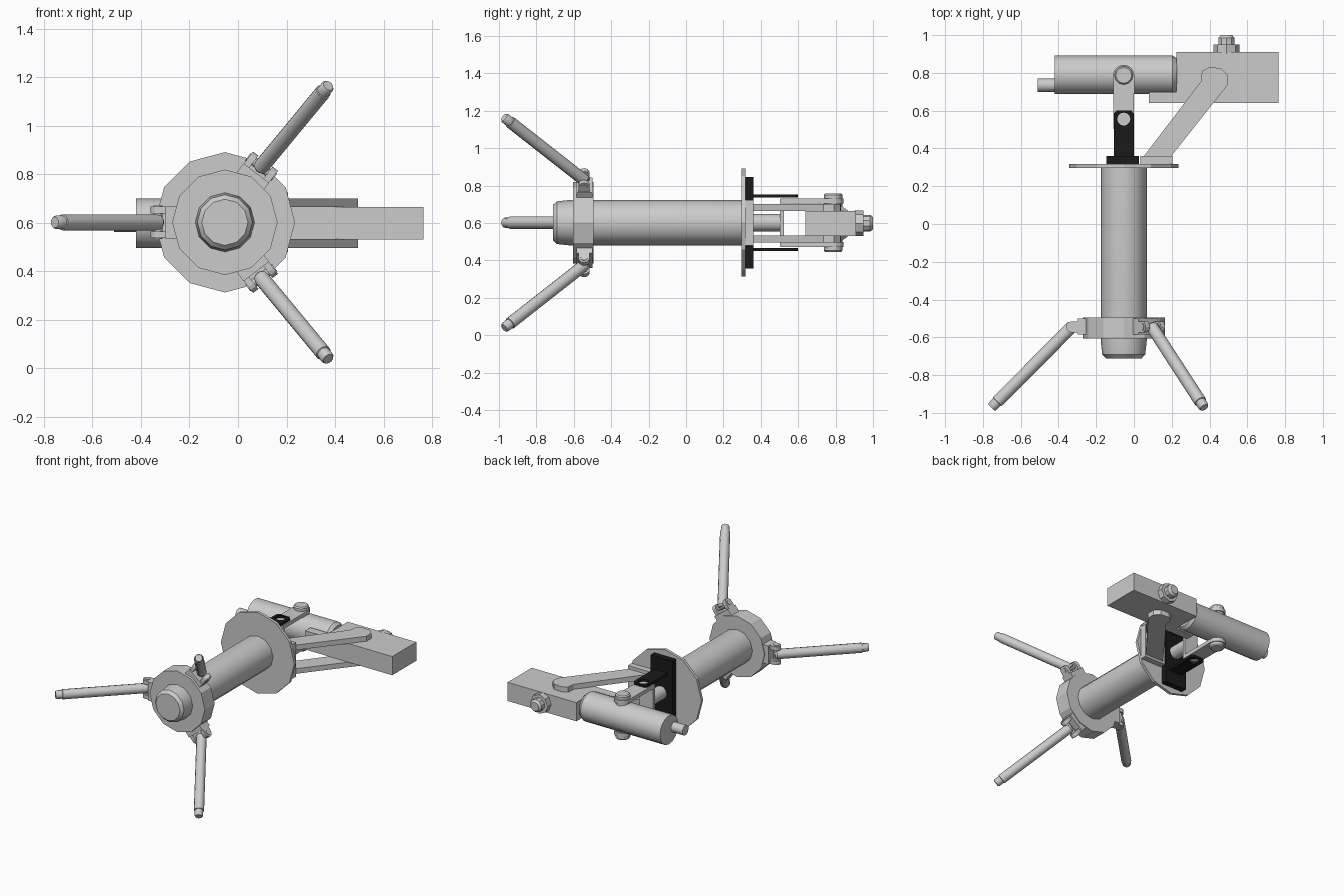
import bpy, bmesh
from math import cos, sin, pi, radians
from mathutils import Vector, Matrix

if "Cube" in bpy.data.objects:
    bpy.data.objects.remove(bpy.data.objects["Cube"])

AX, CZ = -0.054, 0.602          # main axis position in x and z
black = bpy.data.materials.new("black")
black.diffuse_color = (0.01, 0.01, 0.01, 1)
black.use_nodes = True
black.node_tree.nodes["Principled BSDF"].inputs["Base Color"].default_value = black.diffuse_color


def finish(name, bm, smooth=False, mat=None):
    bmesh.ops.recalc_face_normals(bm, faces=bm.faces[:])
    me = bpy.data.meshes.new(name)
    bm.to_mesh(me)
    bm.free()
    ob = bpy.data.objects.new(name, me)
    bpy.context.collection.objects.link(ob)
    if mat:
        me.materials.append(mat)
    if smooth:
        bpy.ops.object.select_all(action='DESELECT')
        ob.select_set(True)
        bpy.context.view_layer.objects.active = ob
        bpy.ops.object.shade_smooth_by_angle(angle=radians(35))
    return ob


def lathe(name, base, axis, profile, sides=12, smooth=True):
    """Solid of revolution: profile is (distance along axis, radius)."""
    base, axis = Vector(base), Vector(axis).normalized()
    up = Vector((1, 0, 0)) if abs(axis.z) > 0.9 else Vector((0, 0, 1))
    u = (up - axis * up.dot(axis)).normalized()
    v = axis.cross(u)
    bm = bmesh.new()
    rings = []
    for d, r in profile:
        rings.append([bm.verts.new(base + axis * d + r * (u * cos(2 * pi * i / sides) + v * sin(2 * pi * i / sides)))
                      for i in range(sides)])
    for a, b in zip(rings, rings[1:]):
        for i in range(sides):
            j = (i + 1) % sides
            bm.faces.new((a[i], a[j], b[j], b[i]))
    bm.faces.new(rings[0])
    bm.faces.new(rings[-1])
    return finish(name, bm, smooth)


def prism(name, outline, z0, z1, matrix=Matrix(), hole=None, mat=None):
    """Flat plate from an xy outline (with optional hole), extruded in z."""
    bm = bmesh.new()
    for loop in filter(None, (outline, hole)):
        vs = [bm.verts.new((x, y, z0)) for x, y in loop]
        for a, b in zip(vs, vs[1:] + vs[:1]):
            bm.edges.new((a, b))
    bmesh.ops.triangle_fill(bm, edges=bm.edges[:], use_beauty=True)
    res = bmesh.ops.extrude_face_region(bm, geom=bm.faces[:], use_keep_orig=True)
    top = [g for g in res["geom"] if isinstance(g, bmesh.types.BMVert)]
    bmesh.ops.translate(bm, verts=top, vec=(0, 0, z1 - z0))
    bm.transform(matrix)
    return finish(name, bm, mat=mat)


def box(name, x, y, z, matrix=Matrix(), mat=None):
    return prism(name, [(x[0], y[0]), (x[1], y[0]), (x[1], y[1]), (x[0], y[1])], z[0], z[1], matrix, mat=mat)


def arc(cx, cy, r, a0, a1, n):
    return [(cx + r * cos(radians(a0 + (a1 - a0) * i / n)), cy + r * sin(radians(a0 + (a1 - a0) * i / n)))
            for i in range(n + 1)]


# Column, collar and flange on the main axis
lathe("column", (AX, -0.711, CZ), (0, 1, 0), [(0, 0.095), (0.02, 0.114), (0.095, 0.122), (1.01, 0.122)])
lathe("collar", (AX, -0.605, CZ), (0, 1, 0), [(0, 0.217), (0.11, 0.217)], smooth=False)
lathe("flange_disc", (AX, 0.297, CZ), (0, 1, 0), [(0, 0.289), (0.02, 0.289)], smooth=False)

# Three legs with hinge brackets
legs = [("left", 180, (-0.33, CZ), (-0.755, CZ)),
        ("upper", 52.5, (0.095, CZ + 0.228), (0.372, CZ + 0.563)),
        ("lower", -52.5, (0.095, CZ - 0.228), (0.372, CZ - 0.563))]
lug = [(-0.07, -0.03)] + arc(0, 0, 0.03, -90, 90, 6) + [(-0.07, 0.03)]
for name, ang, (px, pz), (ex, ez) in legs:
    a = radians(ang)
    pivot, end = Vector((px, -0.545, pz)), Vector((ex, -0.972, ez))
    d, y = Vector((cos(a), 0, sin(a))), Vector((0, 1, 0))
    t = d.cross(y)
    m = Matrix.Translation(pivot) @ Matrix((d, y, t)).transposed().to_4x4()
    box(name + "_hinge_base", (-0.085, -0.032), (-0.04, 0.045), (-0.066, 0.066), m)
    for s in (-1, 1):
        prism(name + "_hinge_lug", lug, s * 0.037, s * 0.065, m)
    lathe(name + "_hinge_pin", pivot - t * 0.069, t, [(0, 0.018), (0.138, 0.018)])
    n = (end - pivot).length
    lathe(name + "_leg", pivot, end - pivot,
          [(-0.012, 0.024), (0, 0.033), (n - 0.045, 0.033), (n - 0.043, 0.028), (n - 0.008, 0.028), (n, 0.023)])

# Black bracket: back plate and two drilled ears
box("bracket_plate", (-0.145, 0.026), (0.317, 0.36), (CZ - 0.245, CZ + 0.245), mat=black)
ear = [(-0.107, 0.35), (0.0, 0.35), (0.0, 0.585), (-0.015, 0.6), (-0.092, 0.6), (-0.107, 0.585)]
for s in (-1, 1):
    prism("bracket_ear", ear, CZ + s * 0.136, CZ + s * 0.152,
          hole=arc(AX, 0.555, 0.035, 0, 330, 11), mat=black)

# Fork on a short shaft, holding the motor by its trunnions
lathe("fork_shaft", (AX, 0.35, CZ), (0, 1, 0), [(0, 0.047), (0.16, 0.047)])
box("fork_bridge", (-0.108, 0.0), (0.503, 0.524), (CZ - 0.127, CZ + 0.127))
tine = [(-0.108, 0.505), (0.0, 0.505)] + arc(AX, 0.787, 0.056, 0, 180, 8)
for s in (-1, 1):
    prism("fork_tine", tine, CZ + s * 0.103, CZ + s * 0.13)
lathe("trunnion_pin", (AX, 0.787, CZ - 0.157), (0, 0, 1),
      [(0, 0.042), (0.008, 0.049), (0.306, 0.049), (0.314, 0.042)])

# Motor barrel with output shaft
lathe("motor", (-0.42, 0.79, CZ - 0.004), (1, 0, 0), [(0, 0.102), (0.625, 0.102), (0.648, 0.085)], 16)
lathe("motor_shaft", (-0.51, 0.735, CZ - 0.004), (1, 0, 0), [(0, 0.035), (0.1, 0.035)])

# Gearbox with side tongue and rear knob
box("gearbox", (0.225, 0.765), (0.64, 0.91), (CZ - 0.07, CZ + 0.063))
box("gearbox_tongue", (0.08, 0.23), (0.64, 0.7), (CZ - 0.07, CZ + 0.063))
lathe("knob_collar", (0.49, 0.9, CZ - 0.003), (0, 1, 0), [(0, 0.068), (0.05, 0.068)], 8, False)
lathe("knob", (0.49, 0.94, CZ - 0.003), (0, 1, 0), [(0, 0.045), (0.045, 0.045), (0.06, 0.032)], 10)

# Two diagonal support arms on a shared foot
box("arm_foot", (0.035, 0.205), (0.315, 0.36), (CZ - 0.122, CZ + 0.122))
arm = [(0.045, 0.35), (0.19, 0.35), (0.495, 0.735), (0.495, 0.79), (0.46, 0.825), (0.40, 0.83),
       (0.36, 0.81), (0.355, 0.755)]
for s in (-1, 1):
    prism("support_arm", arm, CZ - 0.003 + s * 0.066, CZ - 0.003 + s * 0.102)
